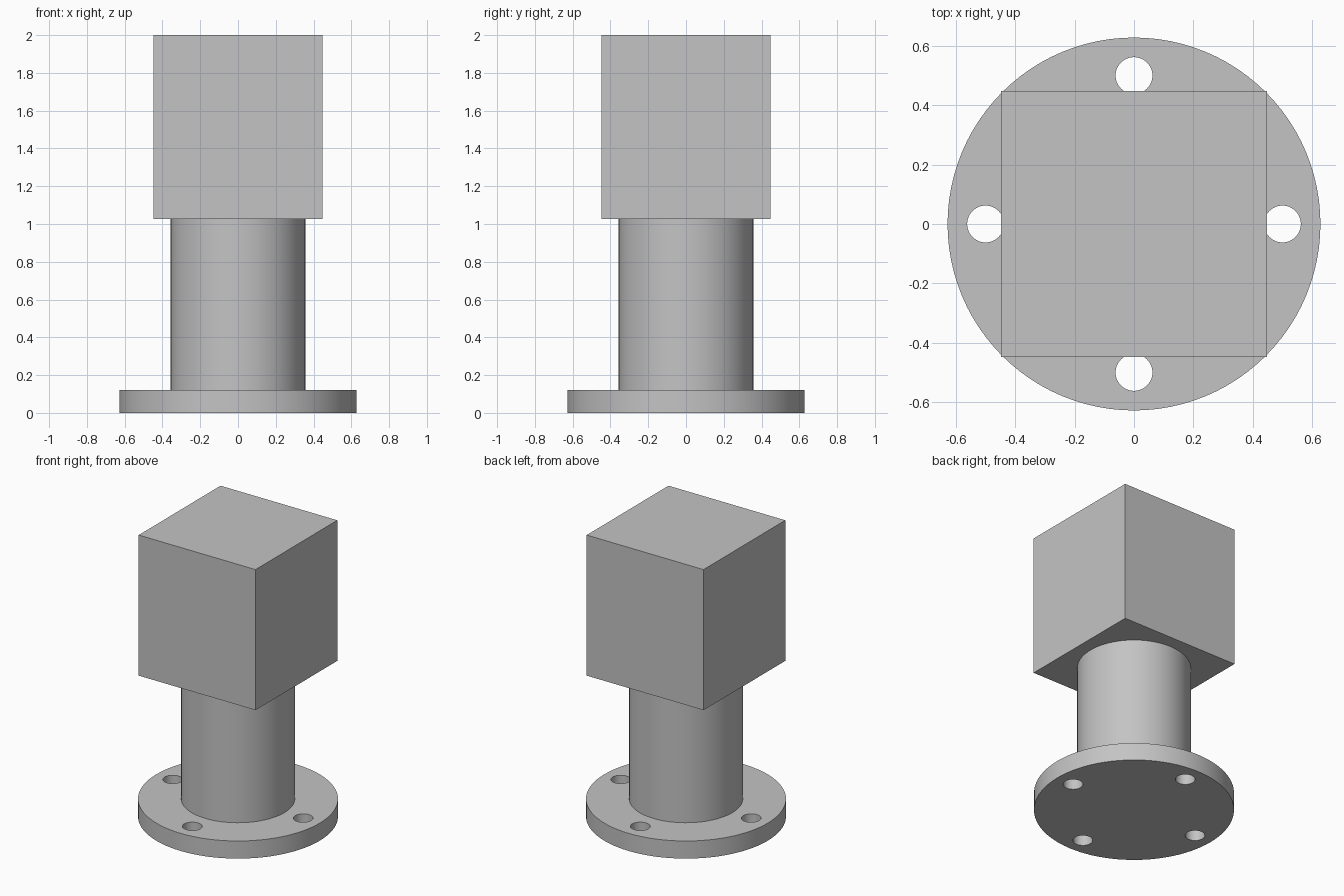
import bpy
from math import cos, sin, pi, radians

default = bpy.data.objects.get("Cube")
if default:
    bpy.data.objects.remove(default, do_unlink=True)

FLANGE_R, FLANGE_H = 0.628, 0.122
POST_R, POST_TOP = 0.357, 1.026
BLOCK_W, TOP = 0.895, 2.0
HOLE_R, HOLE_RING = 0.062, 0.5

grey = bpy.data.materials.new("plain grey")
grey.use_nodes = True
colour = (0.55, 0.55, 0.55, 1)
grey.diffuse_color = colour
grey.node_tree.nodes["Principled BSDF"].inputs["Base Color"].default_value = colour


def cylinder(name, radius, z0, z1, x=0, y=0, sides=96):
    bpy.ops.mesh.primitive_cylinder_add(
        vertices=sides, radius=radius, depth=z1 - z0, location=(x, y, (z0 + z1) / 2))
    ob = bpy.context.object
    ob.name = name
    ob.data.materials.append(grey)
    return ob


def smooth(ob):
    bpy.ops.object.select_all(action='DESELECT')
    ob.select_set(True)
    bpy.context.view_layer.objects.active = ob
    bpy.ops.object.shade_smooth_by_angle(angle=radians(30))


# Round base flange with four bolt holes
flange = cylinder("base_flange", FLANGE_R, 0, FLANGE_H)
for i in range(4):
    a = i * pi / 2
    cutter = cylinder("bolt_hole_cutter", HOLE_R, -0.1, FLANGE_H + 0.1,
                      HOLE_RING * cos(a), HOLE_RING * sin(a), 48)
    cutter.hide_render = True
    cut = flange.modifiers.new("bolt_hole", 'BOOLEAN')
    cut.operation = 'DIFFERENCE'
    cut.solver = 'EXACT'
    cut.object = cutter
    bpy.context.view_layer.objects.active = flange
    bpy.ops.object.modifier_apply(modifier=cut.name)
    bpy.data.objects.remove(cutter, do_unlink=True)
smooth(flange)

# Round post
smooth(cylinder("post", POST_R, FLANGE_H, POST_TOP))

# Square head block
bpy.ops.mesh.primitive_cube_add(size=1, location=(0, 0, (POST_TOP + TOP) / 2))
head = bpy.context.object
head.name = "head_block"
head.scale = (BLOCK_W, BLOCK_W, TOP - POST_TOP)
head.data.materials.append(grey)
bpy.ops.object.transform_apply(location=False, rotation=False, scale=True)
